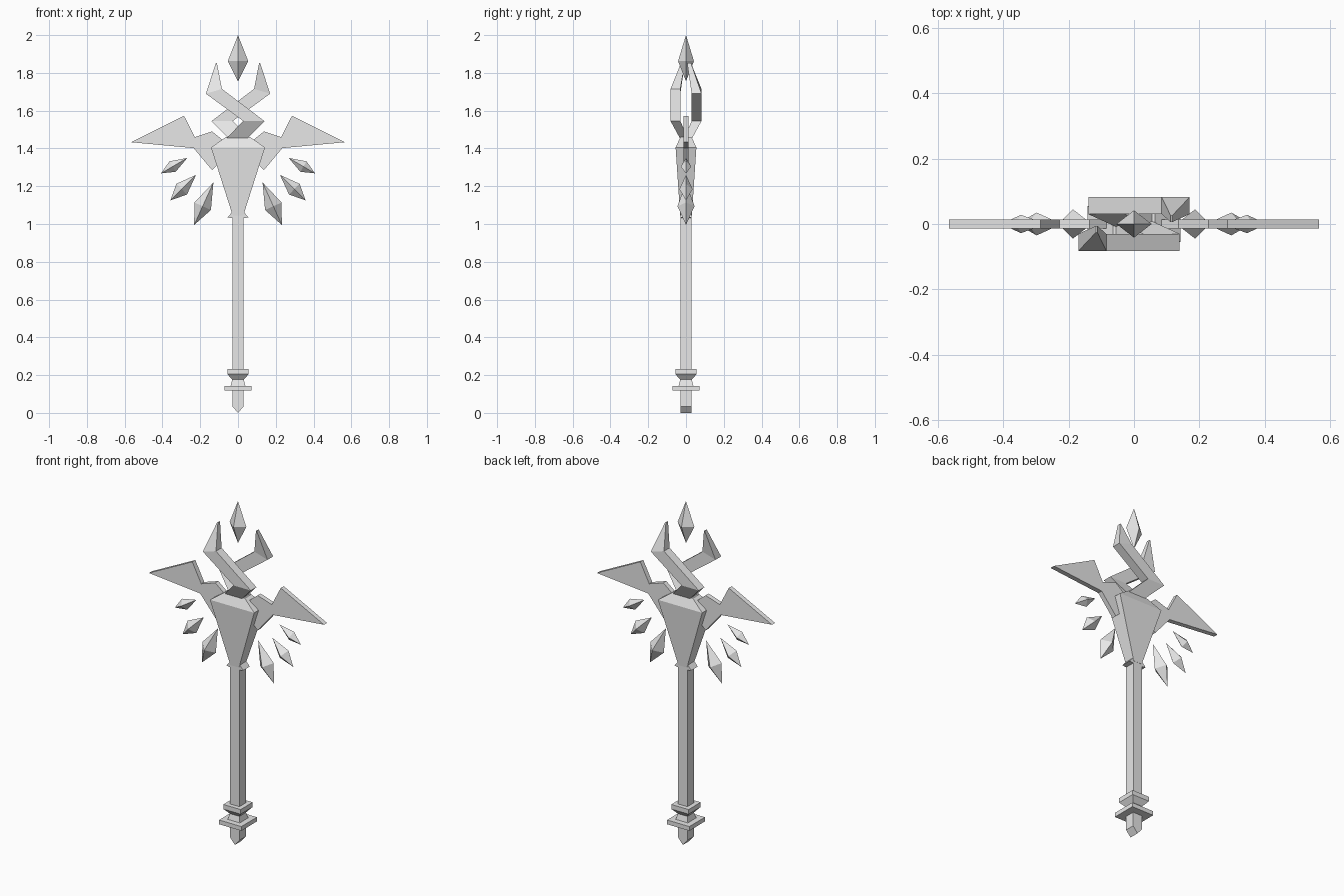
import bpy
import bmesh
from mathutils import Vector

cube = bpy.data.objects.get("Cube")
if cube:
    bpy.data.objects.remove(cube, do_unlink=True)

grey = bpy.data.materials.new("plain_grey")
grey.use_nodes = True
grey.diffuse_color = (0.8, 0.8, 0.8, 1)
grey.node_tree.nodes["Principled BSDF"].inputs["Base Color"].default_value = (0.8, 0.8, 0.8, 1)


def finish(name, bm):
    bmesh.ops.recalc_face_normals(bm, faces=bm.faces)
    mesh = bpy.data.meshes.new(name)
    bm.to_mesh(mesh)
    bm.free()
    mesh.materials.append(grey)
    obj = bpy.data.objects.new(name, mesh)
    bpy.context.collection.objects.link(obj)
    return obj


def loft(name, rings):
    """Join rings of equal point count and cap both ends."""
    bm = bmesh.new()
    loops = [[bm.verts.new(p) for p in ring] for ring in rings]
    n = len(loops[0])
    for a, b in zip(loops, loops[1:]):
        for i in range(n):
            j = (i + 1) % n
            bm.faces.new((a[i], a[j], b[j], b[i]))
    bm.faces.new(loops[0])
    bm.faces.new(loops[-1])
    return finish(name, bm)


def block(name, levels):
    """Stack of rectangles, each given as half width, half depth, height."""
    return loft(name, [[(-w, -d, z), (w, -d, z), (w, d, z), (-w, d, z)]
                       for w, d, z in levels])


def plate(name, outline, half, side=1):
    """Front outline extruded in depth."""
    return loft(name, [[(side * x, y, z) for x, z in outline] for y in (-half, half)])


def crystal(name, inner, outer, radius, depth):
    """Four-sided crystal whose longer end is the inner one."""
    a, b = Vector((inner[0], 0, inner[1])), Vector((outer[0], 0, outer[1]))
    belt = a.lerp(b, 0.56)
    across = (b - a).normalized().cross(Vector((0, 1, 0))) * radius
    deep = Vector((0, depth, 0))
    ring = [belt + across, belt + deep, belt - across, belt - deep]
    bm = bmesh.new()
    verts = [bm.verts.new(p) for p in ring]
    for tip in (bm.verts.new(a), bm.verts.new(b)):
        for i in range(4):
            bm.faces.new((verts[i], verts[(i + 1) % 4], tip))
    return finish(name, bm)


# Handle: wedge foot, square pommel mouldings and shaft
plate("foot", [(0, 0), (0.03, 0.035), (0.03, 0.125), (-0.03, 0.125), (-0.03, 0.035)], 0.029)
block("pommel_guard", [(0.072, 0.072, 0.118), (0.072, 0.072, 0.143)])
block("pommel_neck", [(0.04, 0.04, 0.14), (0.03, 0.03, 0.178)])
block("pommel_ring", [(0.03, 0.03, 0.175), (0.056, 0.056, 0.205), (0.056, 0.056, 0.232)])
block("shaft", [(0.03, 0.03, 0.23), (0.03, 0.03, 1.08)])
plate("collar", [(-0.055, 1.035), (0, 1.025), (0.055, 1.035), (0.025, 1.07), (-0.025, 1.07)], 0.03)

# Head block
block("head", [(0.028, 0.031, 1.045), (0.143, 0.055, 1.405), (0.065, 0.03, 1.46)])

# Wings and side crystals
wing = [(0.566, 1.433), (0.286, 1.573), (0.228, 1.46), (0.137, 1.49),
        (0.05, 1.42), (0.08, 1.34), (0.137, 1.285), (0.235, 1.402)]
for label, s in (("left", 1), ("right", -1)):
    plate(label + "_wing", wing, 0.014, s)
    crystal(label + "_lower_crystal", (s * 0.13, 1.22), (s * 0.232, 0.995), 0.048, 0.045)
    crystal(label + "_middle_crystal", (s * 0.222, 1.26), (s * 0.358, 1.125), 0.04, 0.035)
    crystal(label + "_upper_crystal", (s * 0.268, 1.35), (s * 0.408, 1.268), 0.032, 0.028)

# Crossing prongs: left edge, right edge, outer depth, inner depth
prong = [((-0.08, 1.435), (0.03, 1.435), -0.022, 0.02),
         ((0.028, 1.545), (0.14, 1.545), -0.082, -0.03),
         ((-0.17, 1.69), (-0.085, 1.715), -0.082, -0.03),
         ((-0.117, 1.853), (-0.112, 1.853), -0.026, -0.006)]
for name, s in (("front_prong", 1), ("back_prong", -1)):
    loft(name, [[(s * l[0], s * o, l[1]), (s * r[0], s * o, r[1]),
                 (s * r[0], s * i, r[1]), (s * l[0], s * i, l[1])]
                for l, r, o, i in prong])

# Floating crystal at the top
crystal("top_crystal", (0, 2.0), (0, 1.755), 0.054, 0.042)
